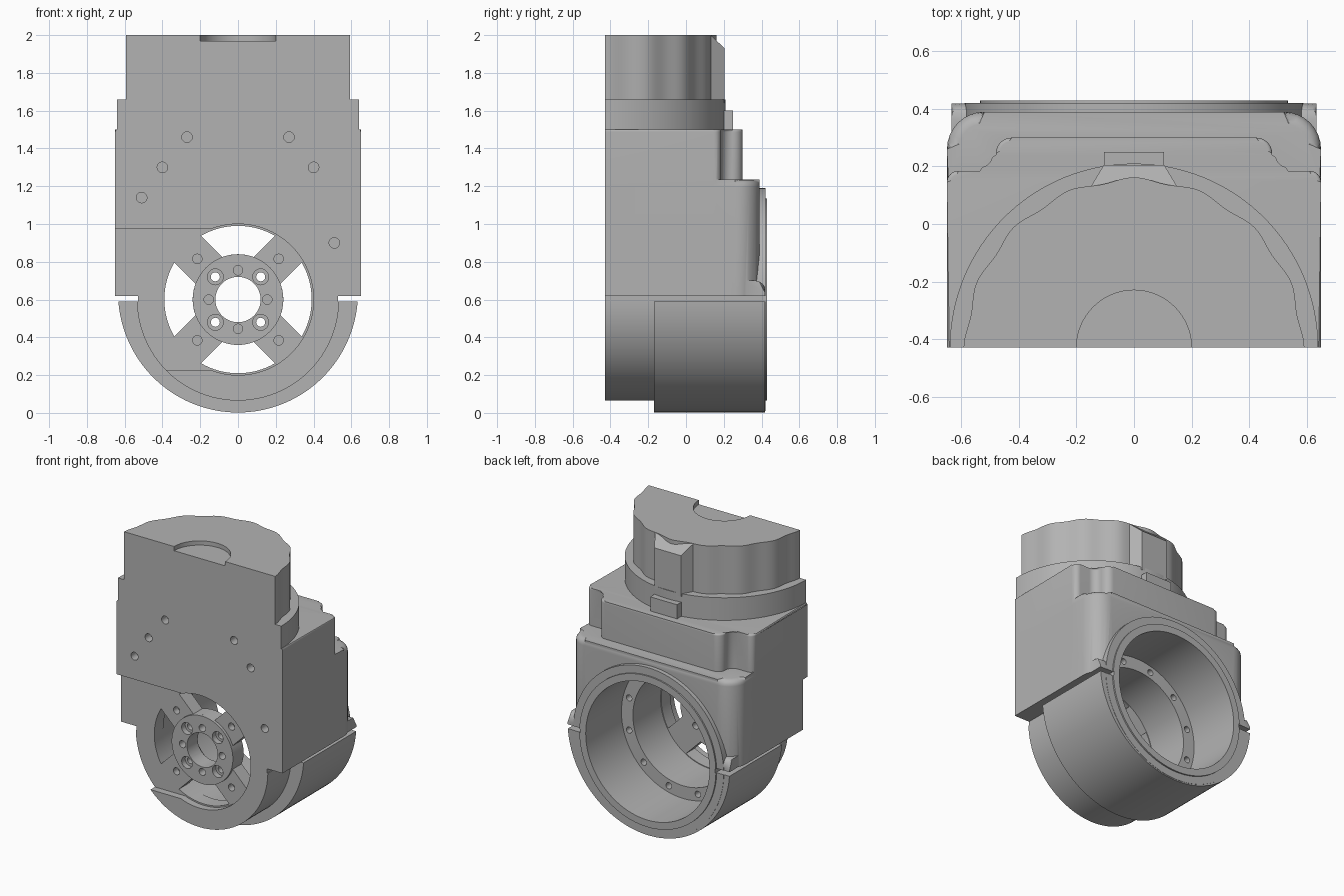
import bpy, bmesh
from math import sin, cos, pi, radians, asin
from mathutils import Vector

if "Cube" in bpy.data.objects:
    bpy.data.objects.remove(bpy.data.objects["Cube"], do_unlink=True)

grey = bpy.data.materials.new("machined grey")
grey.use_nodes = True
colour = (0.45, 0.45, 0.45, 1)
grey.diffuse_color = colour
grey.node_tree.nodes["Principled BSDF"].inputs["Base Color"].default_value = colour

FRONT = -0.43   # flat front plane
AXIS = 0.6      # height of the bore axis


def arc(cx, cy, r, a0=0, a1=360, n=64):
    closed = a1 - a0 == 360
    steps = n if closed else n + 1
    angles = [radians(a0 + (a1 - a0) * i / n) for i in range(steps)]
    return [(cx + r * cos(a), cy + r * sin(a)) for a in angles]


def fillet(corners, n=8):
    """Round a polygon given as (u, v, radius)."""
    out = []
    for i, (u, v, r) in enumerate(corners):
        p = Vector((u, v))
        if r == 0:
            out.append((u, v))
            continue
        a = (Vector(corners[i - 1][:2]) - p).normalized()
        b = (Vector(corners[(i + 1) % len(corners)][:2]) - p).normalized()
        half = a.angle(b) / 2
        c = p + (a + b).normalized() * (r / sin(half))
        reach = r * cos(half) / sin(half)
        s, e = p + a * reach - c, p + b * reach - c
        w = s.angle(e)
        for k in range(n + 1):
            t = k / n
            q = c + (s * sin((1 - t) * w) + e * sin(t * w)) / sin(w)
            out.append((q.x, q.y))
    return out


def prism(name, outlines, lo, hi, axis="Z", bevel=0, segments=4):
    """Extrude outlines along Z or Y; bevel rounds the far rim."""
    if not isinstance(outlines[0], list):
        outlines = [outlines]
    bm = bmesh.new()
    for pts in outlines:
        rings = []
        for h in (lo, hi):
            rings.append([bm.verts.new((u, v, h) if axis == "Z" else (u, h, v)) for u, v in pts])
        bm.faces.new(rings[0])
        cap = bm.faces.new(rings[1])
        for i in range(len(pts)):
            bm.faces.new((rings[0][i - 1], rings[0][i], rings[1][i], rings[1][i - 1]))
        if bevel:
            bmesh.ops.bevel(bm, geom=list(cap.edges), offset=bevel, segments=segments,
                            profile=0.5, affect="EDGES", clamp_overlap=True)
    bmesh.ops.recalc_face_normals(bm, faces=bm.faces)
    mesh = bpy.data.meshes.new(name)
    bm.to_mesh(mesh)
    bm.free()
    ob = bpy.data.objects.new(name, mesh)
    bpy.context.collection.objects.link(ob)
    mesh.materials.append(grey)
    return ob


def combine(target, other, operation="DIFFERENCE"):
    mod = target.modifiers.new("bool", "BOOLEAN")
    mod.operation, mod.solver, mod.object = operation, "EXACT", other
    bpy.context.view_layer.objects.active = target
    bpy.ops.object.modifier_apply(modifier=mod.name)
    bpy.data.objects.remove(other, do_unlink=True)


def cut_y(target, outlines, lo, hi):
    combine(target, prism("cutter", outlines, lo, hi, "Y"))


def trim_front(target):
    cut_y(target, [(-2, -1), (2, -1), (2, 3), (-2, 3)], -2, FRONT)


def ring_of_holes(r, count, size, start=0):
    angles = [radians(start + 360 * i / count) for i in range(count)]
    return [arc(r * cos(a), AXIS + r * sin(a), size, n=20) for a in angles]


# Housing: square body, stepped upper block, drum, lower shell and round boss
housing = prism("housing", fillet([(-0.65, -0.7, 0), (0.65, -0.7, 0),
                (0.65, 0.39, 0.13), (-0.65, 0.39, 0.13)]), 0.62, 1.235, bevel=0.04)
side = [(0.65, -0.7, 0), (0.65, 0.185, 0.04), (0.48, 0.185, 0.055), (0.48, 0.3, 0.055)]
outline = side + [(-u, v, r) for u, v, r in reversed(side)]
combine(housing, prism("block", fillet(outline), 1.0, 1.5, bevel=0.012), "UNION")
combine(housing, prism("drum", arc(0, AXIS, 0.535, n=96), -0.7, 0.3, "Y"), "UNION")
combine(housing, prism("shell", arc(0, 0.637, 0.635, 180, 360, 64) + [(0.635, 0.7), (-0.635, 0.7)],
                       -0.17, 0.418, "Y", 0.05), "UNION")
combine(housing, prism("boss", arc(0, AXIS, 0.59, n=96), 0.2, 0.42, "Y", 0.03), "UNION")
combine(housing, prism("rim", arc(0, AXIS, 0.535, n=96), 0.3, 0.43, "Y"), "UNION")
trim_front(housing)

# Parting gap on both sides
cut_y(housing, [[(s * 0.53, 0.59), (s * 0.8, 0.59), (s * 0.8, 0.62), (s * 0.53, 0.62)]
                for s in (-1, 1)], -1, 1)

# Rear bore with a ledge and its screw holes
cut_y(housing, arc(0, AXIS, 0.485, n=96), 0.03, 1)
cut_y(housing, arc(0, AXIS, 0.395, n=96), -0.28, 0.1)
cut_y(housing, ring_of_holes(0.44, 12, 0.022, 15), -0.04, 0.1)

# Shallow front recess: round pocket and channel to one side
cut_y(housing, arc(0, AXIS, 0.4, n=96), -1, -0.38)
cut_y(housing, [(-1, 0.228), (0, 0.228), (0, 0.975), (-1, 0.975)], -1, -0.38)

# Hub and the four windows between the spokes
combine(housing, prism("hub", arc(0, AXIS, 0.24), -0.4, -0.3, "Y"), "UNION")
windows = []
for turn in range(0, 360, 90):
    wide = 45 - asin(0.1 / 0.39) * 180 / pi
    thin = 45 - asin(0.1 / 0.24) * 180 / pi
    windows.append(arc(0, AXIS, 0.39, turn - wide, turn + wide, 16)
                   + arc(0, AXIS, 0.24, turn - thin, turn + thin, 10)[::-1])
cut_y(housing, windows, -1, -0.2)
cut_y(housing, [arc(0, AXIS, 0.12, n=48)] + ring_of_holes(0.17, 4, 0.024, 45), -1, -0.2)
cut_y(housing, ring_of_holes(0.17, 4, 0.042, 45), -1, -0.36)
cut_y(housing, ring_of_holes(0.155, 4, 0.025) + ring_of_holes(0.305, 4, 0.025, 45), -1, -0.33)

# Blind holes in the front face
spots = [(-0.27, 1.46), (0.27, 1.46), (-0.4, 1.3), (0.4, 1.3), (-0.51, 1.14), (0.51, 0.9)]
cut_y(housing, [arc(u, v, 0.028, n=20) for u, v in spots], -1, -0.37)

# Neck flange and its rear tab
flange = prism("neck_flange", arc(0, FRONT, 0.64, n=128), 1.5, 1.66, bevel=0.028, segments=1)
trim_front(flange)
tab = prism("rear_tab", [(-0.105, 0.1), (0.105, 0.1), (0.105, 0.25), (-0.105, 0.25)], 1.5, 1.6)

# Scalloped head cap with a round recess on top
scallop = []
for i in range(192):
    a = 2 * pi * i / 192
    r = 0.585 + 0.007 * cos(16 * a)
    scallop.append((r * cos(a), FRONT + r * sin(a)))
cap = prism("head_cap", scallop, 1.65, 2.0, bevel=0.014, segments=1)
combine(cap, prism("cutter", arc(0, FRONT, 0.2), 1.97, 2.2))
trim_front(cap)

# Rear key on the cap with a sloped top
key = prism("cap_key", [(-0.15, 0.13), (0.15, 0.13), (0.105, 0.205), (-0.105, 0.205)], 1.64, 2.0)
for v in key.data.vertices:
    if v.co.z > 1.9 and v.co.y > 0.15:
        v.co.z = 1.93

# Smooth round surfaces, keep edges crisp
bpy.ops.object.select_all(action="DESELECT")
for ob in (housing, flange, tab, cap, key):
    ob.select_set(True)
bpy.context.view_layer.objects.active = housing
bpy.ops.object.shade_smooth_by_angle(angle=radians(30))
